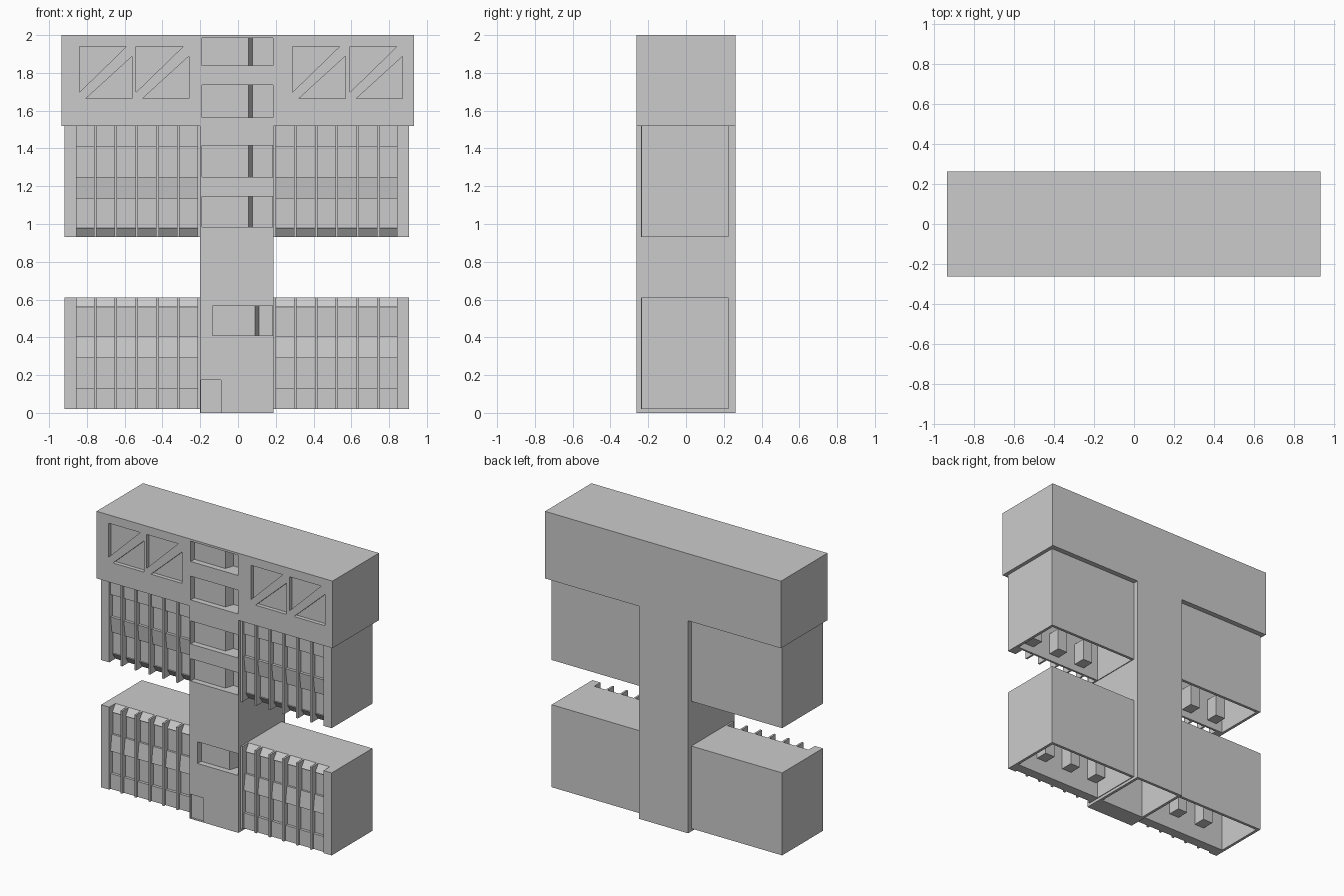
import bpy, bmesh
from mathutils import Vector

if "Cube" in bpy.data.objects:
    bpy.data.objects.remove(bpy.data.objects["Cube"])


def prism(name, pts, a, b, place):
    """Extrude a 2D outline between a and b; place(u, v, w) gives xyz."""
    bm = bmesh.new()
    lo = [bm.verts.new(place(u, v, a)) for u, v in pts]
    hi = [bm.verts.new(place(u, v, b)) for u, v in pts]
    bm.faces.new(lo)
    bm.faces.new(hi)
    n = len(pts)
    for i in range(n):
        j = (i + 1) % n
        bm.faces.new((lo[i], lo[j], hi[j], hi[i]))
    bmesh.ops.recalc_face_normals(bm, faces=bm.faces)
    me = bpy.data.meshes.new(name)
    bm.to_mesh(me)
    bm.free()
    ob = bpy.data.objects.new(name, me)
    bpy.context.collection.objects.link(ob)
    return ob


def along_x(u, v, w):
    return Vector((w, u, v))


def along_y(u, v, w):
    return Vector((u, w, v))


def box(name, x0, x1, y0, y1, z0, z1):
    return prism(name, [(x0, z0), (x1, z0), (x1, z1), (x0, z1)], y0, y1, along_y)


def carve(target, cutters):
    for c in cutters:
        m = target.modifiers.new("cut", "BOOLEAN")
        m.operation = "DIFFERENCE"
        m.solver = "EXACT"
        m.object = c
        c.hide_render = True
    bpy.context.view_layer.update()
    dg = bpy.context.evaluated_depsgraph_get()
    me = bpy.data.meshes.new_from_object(target.evaluated_get(dg))
    target.modifiers.clear()
    target.data = me
    for c in cutters:
        bpy.data.objects.remove(c)


# Central tower: hollow from below, with window recesses and a door
FRONT = -0.263
tower = box("tower", -0.2, 0.188, FRONT, 0.262, 0, 2)
cuts = [box("cavity", -0.18, 0.168, -0.13, 0.242, -0.1, 1.95),
        box("door_cut", -0.195, -0.09, -0.3, FRONT + 0.015, 0.003, 0.175)]
levels = [(1.84, 1.985, -0.19, 0.055), (1.565, 1.735, -0.19, 0.055),
          (1.25, 1.415, -0.19, 0.055), (0.985, 1.145, -0.19, 0.055),
          (0.41, 0.565, -0.135, 0.09)]
for z0, z1, xa, xb in levels:
    cuts.append(box("recess_cut", xa, 0.184, -0.3, -0.16, z0, z1))
carve(tower, cuts)

# Projecting panel inside each tower recess, with a slanted right cheek
for z0, z1, xa, xb in levels:
    prism("recess_panel", [(xa, -0.222), (xb, -0.222), (xb + 0.022, -0.159), (xa, -0.159)],
          z0, z1, lambda u, v, w: Vector((u, v, w)))

# Top blocks with triangular recesses
for name, x0, x1, starts in (("top_block_left", -0.935, -0.2, (-0.84, -0.54)),
                             ("top_block_right", 0.188, 0.932, (0.288, 0.592))):
    block = box(name, x0, x1, -0.263, 0.262, 1.52, 2)
    cuts = []
    for s in starts:
        for tri in ([(s, 1.94), (s + 0.25, 1.94), (s, 1.697)],
                    [(s + 0.035, 1.665), (s + 0.28, 1.665), (s + 0.28, 1.888)]):
            cuts.append(prism("triangle_cut", tri, -0.3, -0.235, along_y))
    carve(block, cuts)

# Wing facade section: (y, distance from the plain edge)
SECTION = [(-0.22, 0), (-0.22, 0.11), (-0.2, 0.11), (-0.2, 0.27), (-0.22, 0.27),
           (-0.205, 0.385), (-0.19, 0.385), (-0.19, 0.54), (-0.2, 0.54),
           (-0.165, 0.59), (-0.15, 0.59), (-0.15, 0)]
MID = -0.0065


def wing(label, side, z0, z1, flip):
    def bx(part, xa, xb, y0, y1, za, zb):
        # measured outwards from the building's centre line
        p, q = sorted((MID + side * xa, MID + side * xb))
        return box(f"{label}_{part}", p, q, y0, y1, za, zb)

    def z_at(d):
        return z0 + d if flip else z1 - d

    # shell: end pier, back wall, inner wall and roof, open below
    bx("end_wall", 0.892, 0.912, -0.235, 0.225, z0, z1)
    bx("end_pier", 0.848, 0.892, -0.235, -0.15, z0, z1)
    bx("back_wall", 0.19, 0.892, 0.205, 0.225, z0, z1)
    bx("inner_wall", 0.19, 0.2, -0.15, 0.205, z0, z1)
    bx("roof", 0.2, 0.892, -0.15, 0.205, z1 - 0.02, z1)
    # stepped and sloping facade
    xs = sorted((MID + side * 0.19, MID + side * 0.848))
    prism(f"{label}_facade", [(y, z_at(d)) for y, d in SECTION], xs[0], xs[1], along_x)
    # vertical fins and the window boxes showing inside
    for i in range(6):
        x = 0.2 + i * 0.11
        bx("fin", x - 0.007, x + 0.007, -0.238, -0.15, z0, z1)
        for row, (da, db) in enumerate(((0.11, 0.27), (0.385, 0.54))):
            if (i + row) % 2 == 0:
                bx("window_box", x + 0.012, x + 0.09, -0.15, -0.06,
                   *sorted((z_at(da), z_at(db))))


for side, tag in ((-1, "left"), (1, "right")):
    wing(f"upper_{tag}_wing", side, 0.93, 1.52, False)
    wing(f"lower_{tag}_wing", side, 0.02, 0.61, True)
